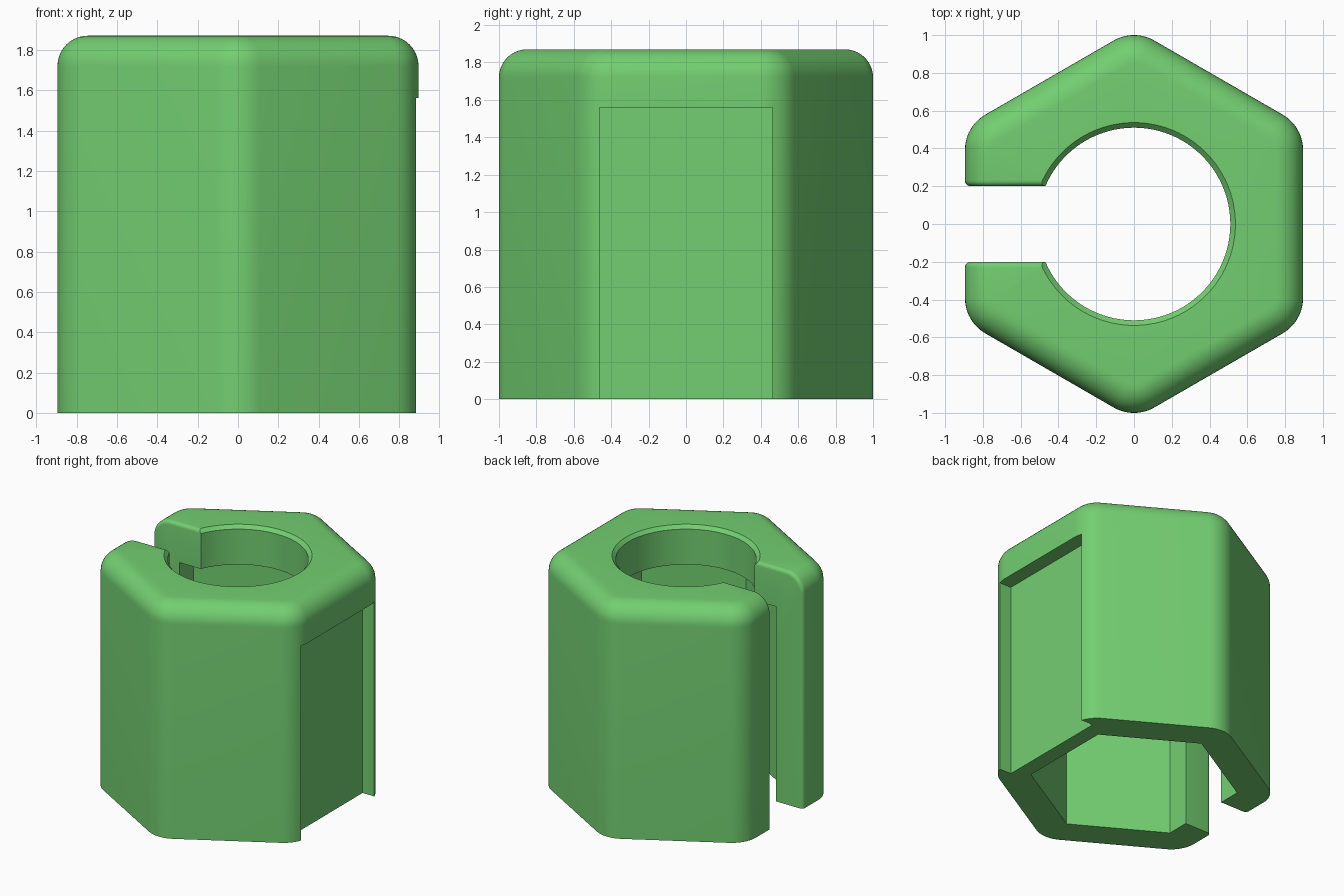
import bpy, bmesh, math
from math import sin, cos, pi, radians

if "Cube" in bpy.data.objects:
    bpy.data.objects.remove(bpy.data.objects["Cube"])

H = 1.87          # total height
AP = 0.895        # half distance between opposite flats
CORNER = 0.215    # vertical corner rounding
TOP = 0.15        # top edge rounding
CEIL = 1.56       # cavity ceiling and recess top
SLOT = 0.2        # half width of the slot
SOFT = 0.03       # slot edge rounding

green = bpy.data.materials.new("soft_green")
green.diffuse_color = (0.171, 0.62, 0.165, 1)
green.use_nodes = True
green.node_tree.nodes["Principled BSDF"].inputs["Base Color"].default_value = green.diffuse_color


def loft(name, rings, cap=True):
    """Skin a stack of closed rings into a solid object."""
    bm = bmesh.new()
    rows = [[bm.verts.new(p) for p in ring] for ring in rings]
    n = len(rows[0])
    for a, b in zip(rows, rows[1:]):
        for i in range(n):
            j = (i + 1) % n
            bm.faces.new((a[i], a[j], b[j], b[i]))
    if cap:
        bm.faces.new(rows[0][::-1])
        bm.faces.new(rows[-1])
    bmesh.ops.remove_doubles(bm, verts=bm.verts, dist=1e-5)
    bmesh.ops.recalc_face_normals(bm, faces=bm.faces)
    me = bpy.data.meshes.new(name)
    bm.to_mesh(me)
    bm.free()
    me.materials.append(green)
    ob = bpy.data.objects.new(name, me)
    bpy.context.collection.objects.link(ob)
    return ob


def round_hex(d, z, steps=10):
    """Hexagon with rounded corners, inset by d."""
    centre = (AP - CORNER) / cos(pi / 6)
    pts = []
    for k in range(6):
        a = radians(30 + 60 * k)
        for s in range(steps + 1):
            t = a + radians(-30 + 60 * s / steps)
            pts.append((centre * cos(a) + (CORNER - d) * cos(t),
                        centre * sin(a) + (CORNER - d) * sin(t), z))
    return pts


def polygon(r, z, n, turn=0.0):
    return [(r * cos(turn + 2 * pi * i / n), r * sin(turn + 2 * pi * i / n), z)
            for i in range(n)]


# Body: rounded hexagonal block with a rounded top edge
rings = [round_hex(0, 0)]
for i in range(11):
    f = pi / 2 * i / 10
    rings.append(round_hex(TOP * (1 - cos(f)), H - TOP + TOP * sin(f)))
body = loft("hex_sleeve", rings)

# Hexagonal cavity, open at the bottom
cavity = loft("cavity_cutter", [polygon(0.76, z, 6, pi / 6) for z in (-0.3, CEIL)])

# Round hole through the top with a chamfered rim
hole = loft("hole_cutter", [polygon(r, z, 96) for r, z in
                            ((0.51, CEIL - 0.3), (0.51, H - 0.027),
                             (0.537, H), (0.537, H + 0.1))])

# Rectangular recess in one flat
recess = loft("recess_cutter", [[(x, y, z) for x, y in
                                 ((0.78, -0.462), (1.2, -0.462), (1.2, 0.462), (0.78, 0.462))]
                                for z in (-0.3, CEIL)])

# Slot whose outer and top edges flare into a small rounding
half = [(-0.05, SLOT + SOFT)]
for i in range(6):
    f = pi / 2 * i / 5
    half.append((SOFT * (1 - cos(f)), SLOT + SOFT * (1 - sin(f))))
section = [(d, -w) for d, w in half] + [(None, -SLOT), (None, SLOT)] + half[::-1]
stations = [(-AP + TOP, -0.1, 0)]
stations += [(-AP + TOP, H - TOP, pi / 2 * i / 10) for i in range(11)]
stations += [(0, H - TOP, pi / 2)]
rings = []
for cx, cz, f in stations:
    rings.append([(0, y, -0.1) if d is None else
                  (cx - (TOP - d) * cos(f), y, cz + (TOP - d) * sin(f))
                  for d, y in section])
slot = loft("slot_cutter", rings)

# Cut everything out of the body
bpy.context.view_layer.objects.active = body
body.select_set(True)
for cutter in (cavity, hole, recess, slot):
    mod = body.modifiers.new(cutter.name, 'BOOLEAN')
    mod.operation = 'DIFFERENCE'
    mod.solver = 'EXACT'
    mod.object = cutter
    bpy.ops.object.modifier_apply(modifier=mod.name)
    bpy.data.objects.remove(cutter)

bpy.ops.object.shade_smooth_by_angle(angle=radians(30))
